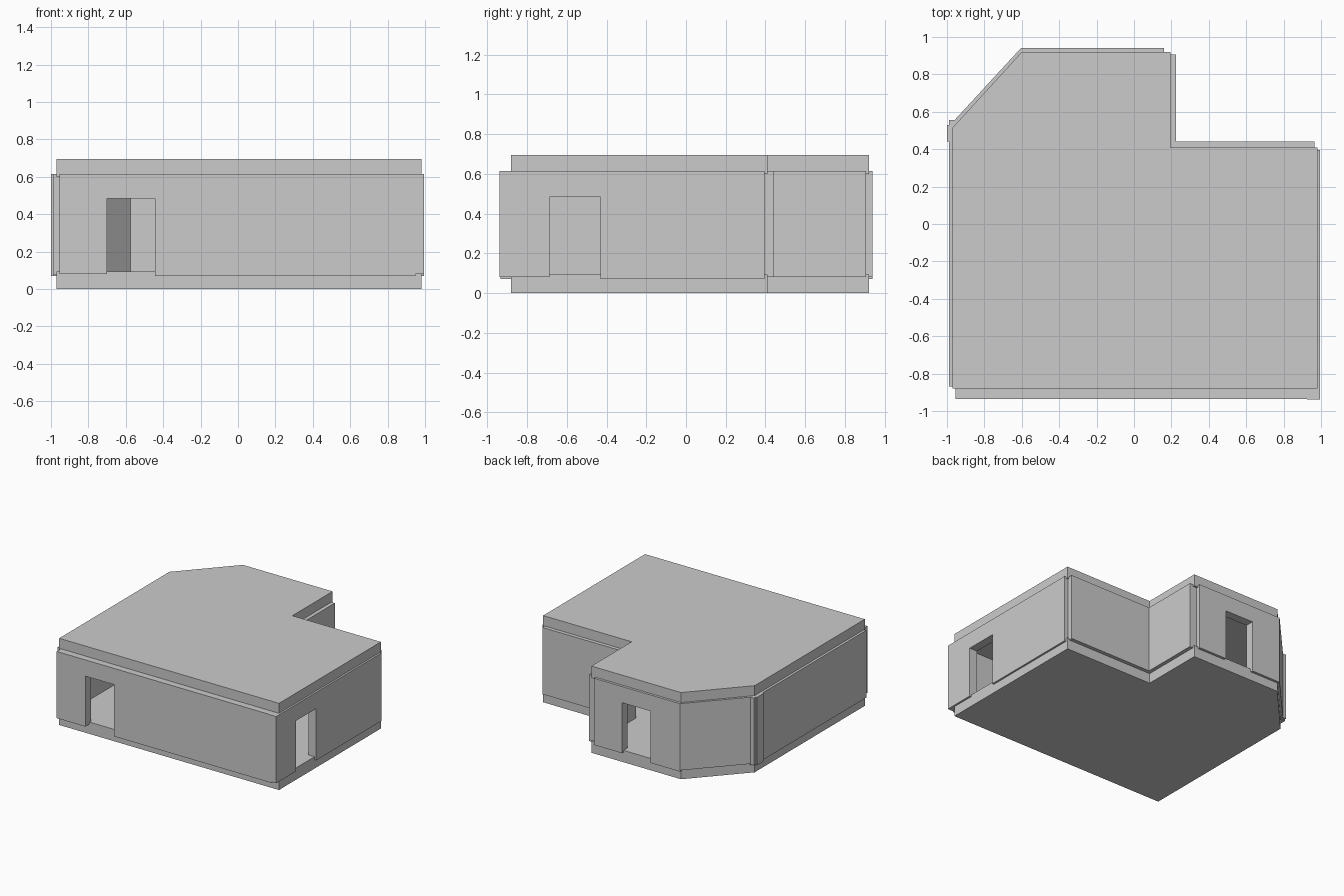
import bpy
from mathutils import Vector

if "Cube" in bpy.data.objects:
    bpy.data.objects.remove(bpy.data.objects["Cube"])

# Footprint shared by the floor and roof slabs
FOOTPRINT = [(-0.97, -0.88), (0.98, -0.88), (0.98, 0.41), (0.195, 0.41),
             (0.195, 0.92), (-0.60, 0.92), (-0.97, 0.515)]
THICK = 0.07
TOP = 0.615


def extrude(name, ring, offset):
    """Solid made by sweeping a closed planar ring along an offset."""
    offset = Vector(offset)
    n = len(ring)
    verts = [Vector(p) for p in ring] + [Vector(p) + offset for p in ring]
    faces = [list(range(n))[::-1], list(range(n, 2 * n))]
    faces += [[i, (i + 1) % n, n + (i + 1) % n, n + i] for i in range(n)]
    mesh = bpy.data.meshes.new(name)
    mesh.from_pydata(verts, [], faces)
    mesh.update()
    obj = bpy.data.objects.new(name, mesh)
    bpy.context.collection.objects.link(obj)
    return obj


def slab(name, z0, z1):
    extrude(name, [(x, y, z0) for x, y in FOOTPRINT], (0, 0, z1 - z0))


def wall(name, start, end, door=None, bottom=0.08, thick=THICK):
    """Panel along an outer line (counter-clockwise round the house)."""
    a, b = Vector((*start, 0)), Vector((*end, 0))
    length = (b - a).length
    u = (b - a).normalized()
    inward = Vector((-u.y, u.x, 0))
    profile = [(0, bottom)]
    if door:
        d0, d1 = door
        profile += [(d0, bottom), (d0, 0.485), (d1, 0.485), (d1, 0.07), (length, 0.07)]
    else:
        profile += [(length, bottom)]
    profile += [(length, TOP), (0, TOP)]
    # ring seen from outside is counter-clockwise, so list it reversed for the sweep
    ring = [a + u * s + Vector((0, 0, z)) for s, z in reversed(profile)]
    extrude(name, ring, inward * thick)


slab("floor_slab", 0, 0.095)
slab("roof_slab", 0.60, 0.695)

# Walls with doorways
wall("front_wall", (-0.955, -0.935), (0.95, -0.935), door=(0.255, 0.51))
wall("right_wall", (0.995, -0.938), (0.995, 0.395), door=(0.25, 0.508))
wall("back_wall", (0.16, 0.94), (-0.605, 0.94), door=(0.25, 0.505))

# Plain walls
wall("back_right_wall", (0.965, 0.44), (0.195, 0.44))
wall("step_wall", (0.225, 0.41), (0.225, 0.905))
wall("diagonal_wall", (-0.605, 0.94), (-0.96, 0.555))
wall("left_wall", (-0.99, 0.555), (-0.99, -0.87), bottom=0.075)
wall("left_corner_post", (-1.0, 0.53), (-1.0, 0.44), bottom=0.07, thick=0.06)
